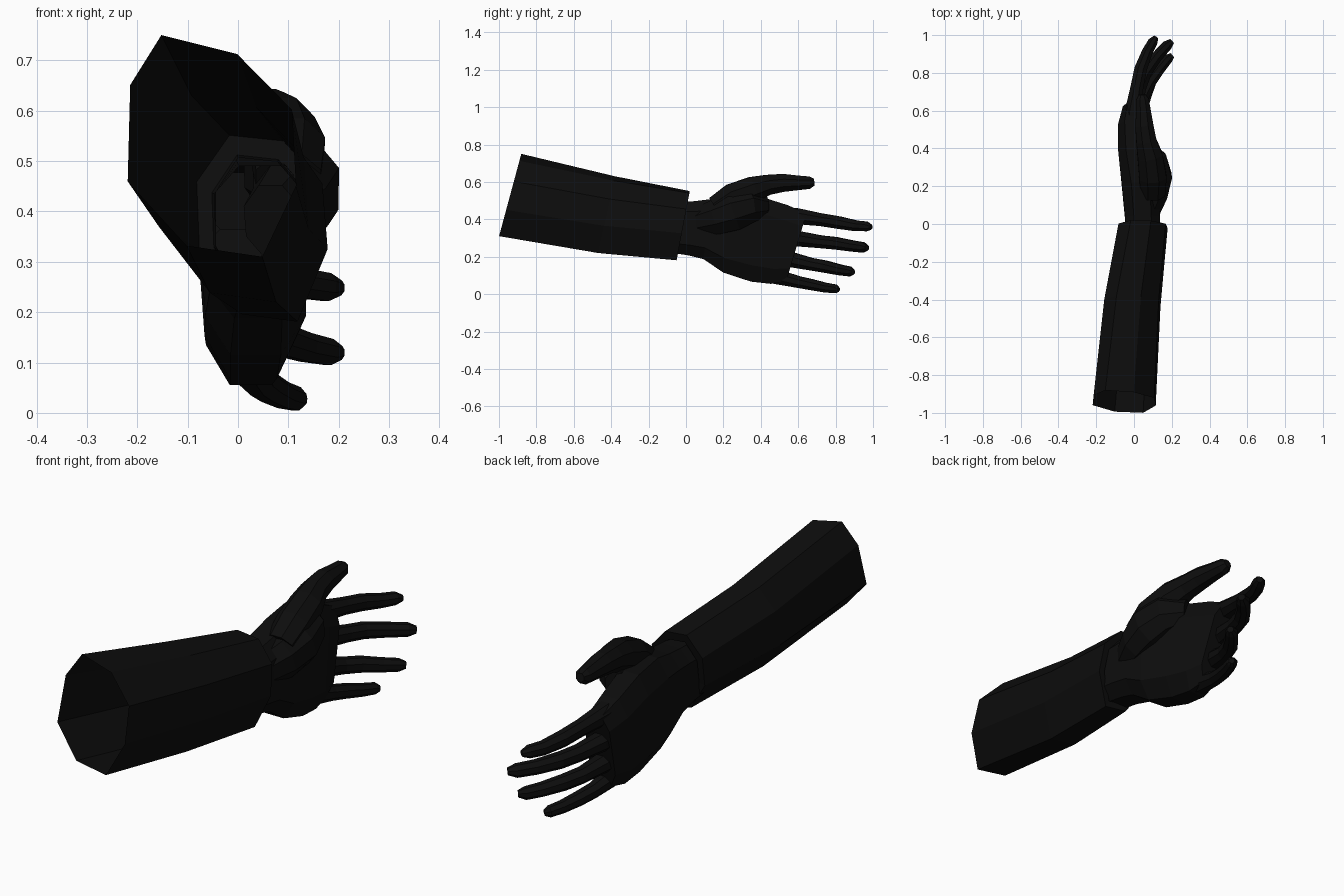
import bpy, bmesh, math
from mathutils import Vector

black = bpy.data.materials.new("matte black")
black.diffuse_color = (0.004, 0.004, 0.004, 1)


def loft(name, rings, cap_start=False, cap_end=False):
    """Skin a list of equal-length rings with flat quads."""
    bm = bmesh.new()
    loops = [[bm.verts.new(p) for p in r] for r in rings]
    n = len(loops[0])
    for a, b in zip(loops, loops[1:]):
        for i in range(n):
            bm.faces.new((a[i], a[(i + 1) % n], b[(i + 1) % n], b[i]))
    if cap_start:
        bm.faces.new(loops[0][::-1])
    if cap_end:
        bm.faces.new(loops[-1])
    bmesh.ops.recalc_face_normals(bm, faces=bm.faces)
    me = bpy.data.meshes.new(name)
    bm.to_mesh(me)
    bm.free()
    me.materials.append(black)
    ob = bpy.data.objects.new(name, me)
    bpy.context.collection.objects.link(ob)
    return ob


def section(shape, cx, cy, cz, hx, hz, tilt=0.0, lean=0.0):
    """Cross-section in xz; tilt moves y with height, lean moves x with height."""
    return [Vector((cx + u * hx + lean * v * hz, cy + tilt * v * hz, cz + v * hz))
            for u, v in shape]


def digit(name, path, sides=8, flat=1.0):
    """Low-poly finger: path rows are x, y, z, radius."""
    pts = [Vector(p[:3]) for p in path]
    rings = []
    for i, p in enumerate(pts):
        t = (pts[min(i + 1, len(pts) - 1)] - pts[max(i - 1, 0)]).normalized()
        side = t.cross(Vector((0, 0, 1))).normalized()
        up = side.cross(t)
        r = path[i][3]
        rings.append([p + side * math.cos(a) * r * flat + up * math.sin(a) * r
                      for a in [math.tau * (k + .5) / sides for k in range(sides)]])
    return loft(name, rings, True, True)


# Sleeve: slightly skewed eight-sided open tube
back = [(-.60, 1), (.30, .83), (.95, .33), (1, -.36), (.60, -1), (-.30, -.90), (-1, -.32), (-.97, .55)]
front = [(-.50, 1), (.32, .94), (.92, .48), (1, -.22), (.54, -1), (-.31, -.92), (-.96, -.22), (-1, .50)]
middle = [((a + c) / 2, (b + d) / 2) for (a, b), (c, d) in zip(back, front)]
loft("sleeve", [
    section(back, -.052, -.94, .53, .167, .22, .27),
    section(middle, -.01, -.425, .425, .15, .205, .22),
    section(front, .048, -.015, .366, .13, .185, .19),
    section(front, .048, -.018, .362, .10, .15, .19),   # inward cuff lip
    section(front, .048, -.06, .362, .095, .145, .19),
])

# Palm and wrist: chamfered slab lofted along the hand
slab = [(-.5, 1), (.5, 1), (1, .62), (1, -.62), (.5, -1), (-.5, -1), (-1, -.62), (-1, .62)]
loft("palm", [
    section(slab, .048, -.06, .355, .092, .135, .1),
    section(slab, .045, .03, .352, .092, .145, .1),
    section(slab, .04, .11, .347, .095, .160, .1),
    section(slab, .035, .21, .32, .10, .205, .05),
    section(slab, .017, .37, .295, .092, .228, .1, -.06),
    section(slab, .008, .50, .265, .082, .210, .22, -.08),
    section(slab, .012, .59, .25, .062, .180, .30, -.08),
], cap_end=True)

# Base of the thumb (fleshy mound)
digit("thumb_mound", [(.07, .05, .38, .08), (.105, .16, .41, .10),
                      (.115, .25, .445, .115), (.10, .34, .475, .10), (.05, .42, .47, .06)], flat=.8)

# Thumb
digit("thumb", [(.10, .16, .46, .07), (.10, .25, .52, .078), (.085, .36, .562, .072),
                (.065, .44, .585, .058), (.055, .52, .595, .052), (.05, .60, .595, .042),
                (.045, .66, .596, .036), (.043, .685, .60, .02)])

# Four fingers, curling towards the palm side
digit("index_finger", [(-.01, .44, .42, .062), (-.005, .60, .416, .046), (.015, .72, .398, .037),
                       (.035, .82, .382, .036), (.07, .91, .365, .031), (.10, .965, .362, .028), (.117, .99, .358, .014)])
digit("middle_finger", [(-.01, .44, .31, .062), (0, .61, .295, .044), (.03, .72, .280, .037),
                        (.06, .80, .272, .036), (.12, .885, .258, .032), (.175, .945, .250, .03), (.202, .968, .248, .016)])
digit("ring_finger", [(-.002, .42, .21, .06), (.012, .56, .185, .044), (.045, .67, .160, .036),
                      (.08, .745, .147, .035), (.135, .82, .130, .031), (.18, .875, .121, .028), (.203, .893, .119, .015)])
digit("little_finger", [(.02, .36, .125, .055), (.022, .49, .092, .043), (.04, .60, .065, .034),
                        (.06, .67, .051, .032), (.09, .745, .035, .028), (.115, .80, .028, .025), (.128, .815, .024, .013)])
